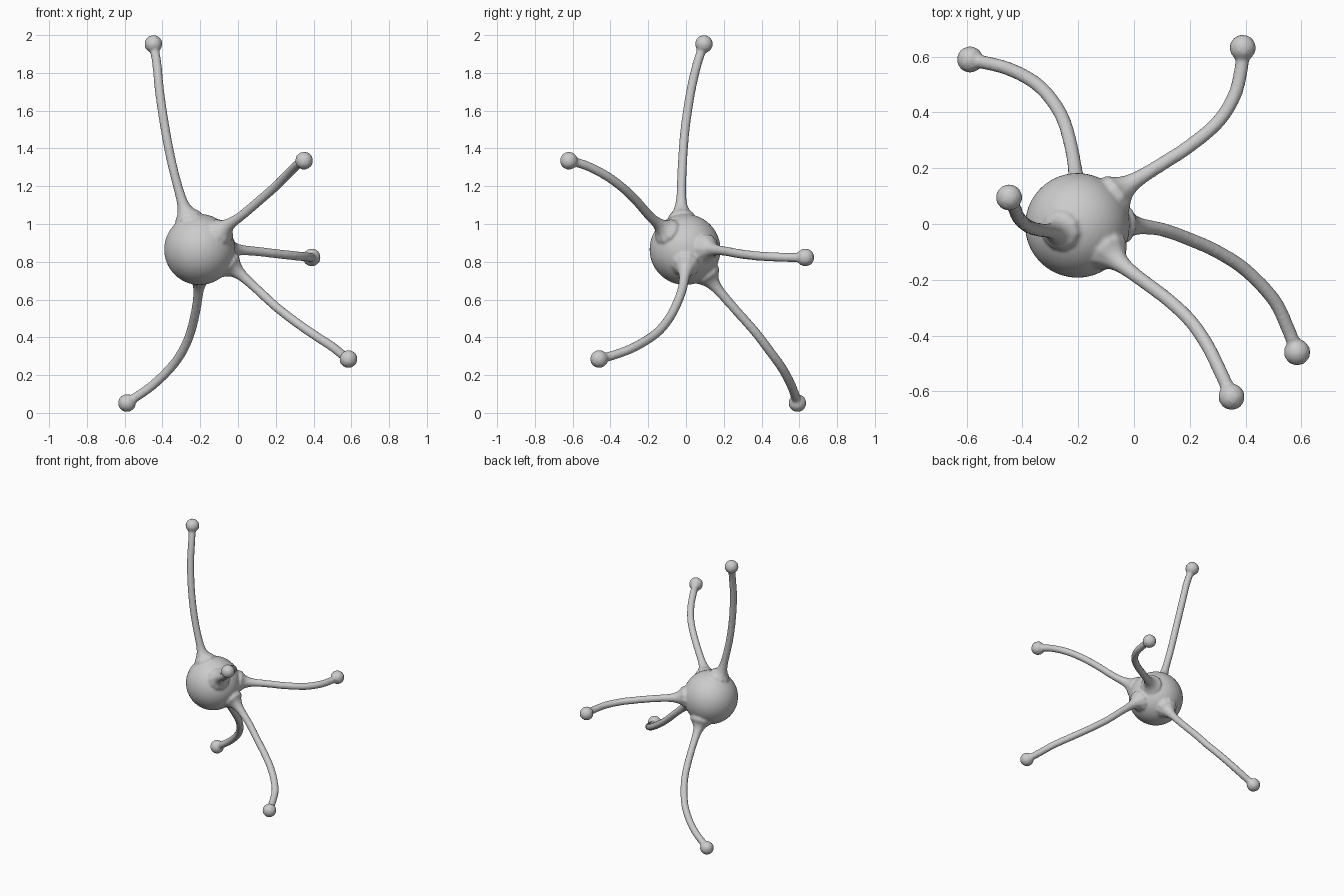
import bpy, math
from mathutils import Vector

if "Cube" in bpy.data.objects:
    bpy.data.objects.remove(bpy.data.objects["Cube"])

CENTRE, R = Vector((-0.203, -0.005, 0.865)), 0.188   # round body
TUBE, KNOB = 0.025, 0.049                            # arm and knob radii

# Centre line of each arm, from inside the body out to the knob
ARMS = {
    "top_arm": [(-.25, -.02, 1.0), (-.29, -.025, 1.1), (-.345, -.02, 1.3), (-.385, -.005, 1.5),
                (-.415, .025, 1.7), (-.43, .06, 1.85), (-.448, .095, 1.953)],
    "front_upper_arm": [(-.1, -.09, .95), (-.05, -.14, .995), (.02, -.195, 1.045), (.12, -.27, 1.13),
                        (.2, -.345, 1.2), (.26, -.43, 1.26), (.31, -.53, 1.31), (.35, -.62, 1.335)],
    "back_arm": [(-.09, .09, .875), (-.02, .14, .865), (.1, .215, .855), (.2, .28, .843),
                 (.3, .365, .832), (.36, .46, .826), (.385, .56, .823), (.39, .632, .823)],
    "front_lower_arm": [(-.07, 0, .8), (0, -.005, .745), (.1, -.02, .655), (.2, -.055, .563),
                        (.3, -.1, .485), (.4, -.165, .415), (.5, -.27, .35), (.55, -.37, .31),
                        (.585, -.46, .285)],
    "bottom_arm": [(-.2, .09, .77), (-.205, .14, .69), (-.22, .25, .56), (-.25, .365, .43),
                   (-.295, .445, .325), (-.36, .51, .235), (-.46, .56, .14), (-.588, .59, .052)],
}


def smooth_path(pts, steps=6):
    """Catmull-Rom samples through the points."""
    p = [Vector(q) for q in pts]
    p = [2 * p[0] - p[1]] + p + [2 * p[-1] - p[-2]]
    out = []
    for a, b, c, d in zip(p, p[1:], p[2:], p[3:]):
        for i in range(steps):
            t = i / steps
            out.append(0.5 * (2 * b + (c - a) * t + (2 * a - 5 * b + 4 * c - d) * t * t
                              + (3 * b - a - 3 * c + d) * t ** 3))
    return out + [p[-2]]


def add_arm(name, pts):
    """Round tube that flares where it leaves the body."""
    path = smooth_path(pts)
    cu = bpy.data.curves.new(name, 'CURVE')
    cu.dimensions = '3D'
    cu.bevel_depth = 1.0
    cu.bevel_resolution = 3
    cu.use_fill_caps = True
    sp = cu.splines.new('POLY')
    sp.points.add(len(path) - 1)
    for pt, v in zip(sp.points, path):
        d = max((v - CENTRE).length - R, 0.0)
        pt.co = (*v, 1)
        pt.radius = TUBE + 0.05 * math.exp(-d / 0.035)
    ob = bpy.data.objects.new(name, cu)
    bpy.context.collection.objects.link(ob)
    return ob


def add_ball(name, centre, radius, detail):
    bpy.ops.mesh.primitive_ico_sphere_add(subdivisions=detail, radius=radius, location=centre)
    ob = bpy.context.object
    ob.name = name
    return ob


# Body, arms and end knobs
body = add_ball("body_with_arms", CENTRE, R, 4)
parts = [body]
for name, pts in ARMS.items():
    parts.append(add_arm(name, pts))
    parts.append(add_ball(name + "_knob", pts[-1], KNOB, 2))

# Fuse everything into one skin
bpy.ops.object.select_all(action='DESELECT')
for ob in parts:
    ob.select_set(True)
bpy.context.view_layer.objects.active = body
bpy.ops.object.convert(target='MESH')
bpy.ops.object.join()
body = bpy.context.view_layer.objects.active
body.name = "body_with_arms"

# Blend the joints softly
remesh = body.modifiers.new("fuse", 'REMESH')
remesh.mode = 'VOXEL'
remesh.voxel_size = 0.008
remesh.use_smooth_shade = True
soften = body.modifiers.new("soften", 'SMOOTH')
soften.factor = 0.5
soften.iterations = 4

# Single grey colour
grey = bpy.data.materials.new("light grey")
grey.diffuse_color = (0.6, 0.6, 0.6, 1)
grey.use_nodes = True
grey.node_tree.nodes["Principled BSDF"].inputs["Base Color"].default_value = grey.diffuse_color
body.data.materials.clear()
body.data.materials.append(grey)
